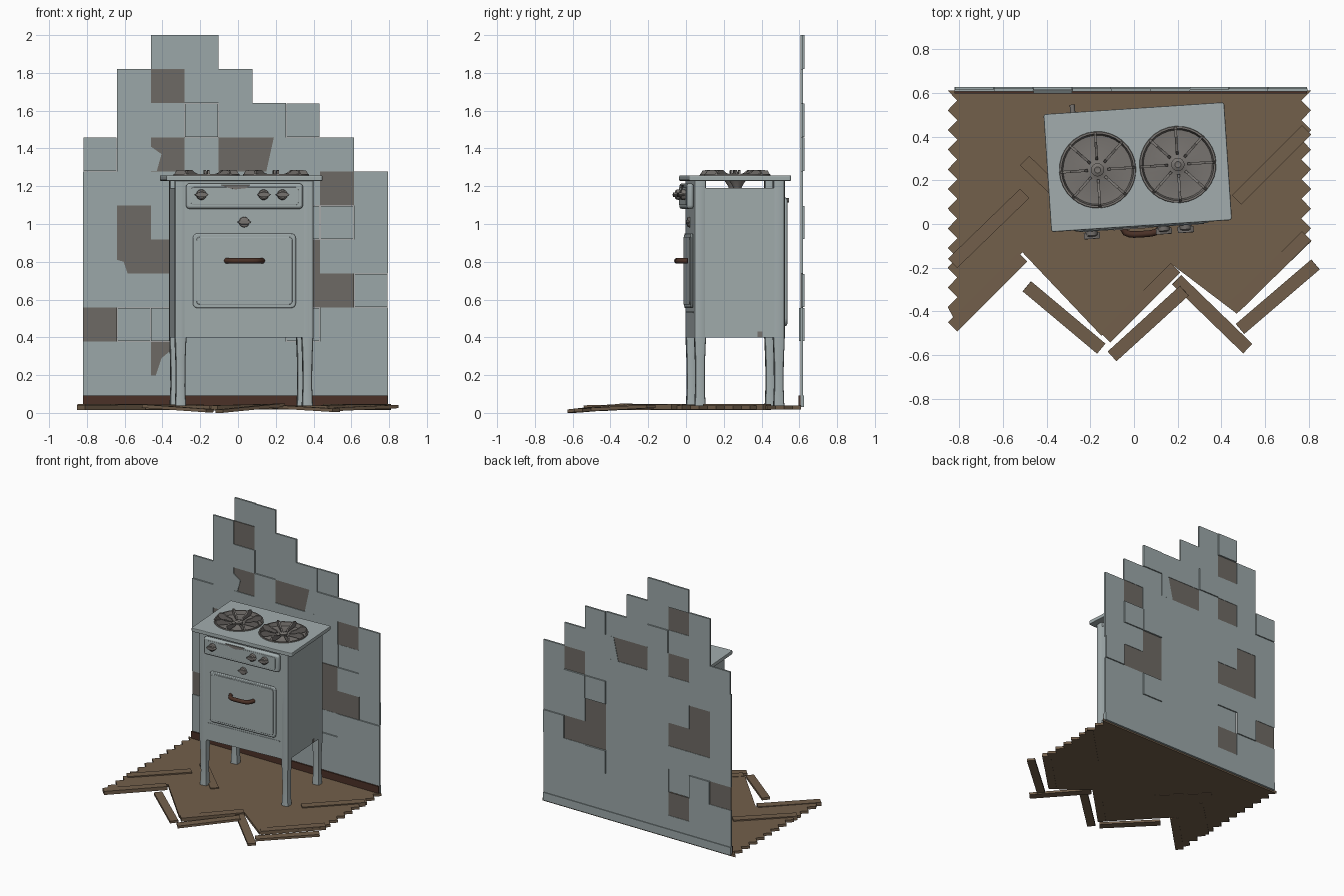
import bpy, bmesh, math
from mathutils import Matrix, Vector

if "Cube" in bpy.data.objects:
    bpy.data.objects.remove(bpy.data.objects["Cube"])

def mat(name, r, g, b):
    m = bpy.data.materials.new(name)
    m.diffuse_color = (r, g, b, 1)
    m.use_nodes = True
    m.node_tree.nodes["Principled BSDF"].inputs["Base Color"].default_value = m.diffuse_color
    return m

ENAMEL = mat("pale enamel", 0.36, 0.415, 0.42)
TILE = mat("wall tile", 0.33, 0.39, 0.395)
PLASTER = mat("bare plaster", 0.155, 0.143, 0.128)
METAL = mat("worn metal", 0.185, 0.172, 0.16)
WOOD = mat("floor wood", 0.17, 0.115, 0.07)
DARK = mat("dark brown", 0.07, 0.031, 0.02)

STOVE = Matrix.Translation((0.017, 0.26, 0)) @ Matrix.Rotation(math.radians(3.8), 4, 'Z')
WORLD = Matrix.Identity(4)

def finish(name, bm, m, frame=WORLD, bevel=0, smooth=False):
    bmesh.ops.recalc_face_normals(bm, faces=bm.faces)
    me = bpy.data.meshes.new(name)
    bm.to_mesh(me)
    bm.free()
    me.materials.append(m)
    o = bpy.data.objects.new(name, me)
    bpy.context.collection.objects.link(o)
    o.matrix_world = frame
    if bevel:
        b = o.modifiers.new("bevel", 'BEVEL')
        b.width, b.segments, b.limit_method = bevel, 2, 'ANGLE'
    if smooth:
        bpy.ops.object.select_all(action='DESELECT')
        o.select_set(True)
        bpy.context.view_layer.objects.active = o
        bpy.ops.object.shade_smooth_by_angle(angle=math.radians(35))
    return o

def slab(bm, polys, plane, a, b):
    """Extrude flat polygons (welded together) from a to b along the missing axis."""
    put = (lambda p: (p[0], a, p[1])) if plane == 'xz' else (lambda p: (p[0], p[1], a))
    for poly in polys:
        bm.faces.new([bm.verts.new(put(p)) for p in poly])
    bmesh.ops.remove_doubles(bm, verts=bm.verts, dist=1e-4)
    res = bmesh.ops.extrude_face_region(bm, geom=list(bm.faces), use_keep_orig=True)
    v = [g for g in res['geom'] if isinstance(g, bmesh.types.BMVert)]
    bmesh.ops.translate(bm, verts=v, vec=(0, b - a, 0) if plane == 'xz' else (0, 0, b - a))

def prism(name, polys, plane, a, b, m, frame=WORLD, bevel=0, smooth=False):
    bm = bmesh.new()
    slab(bm, polys, plane, a, b)
    return finish(name, bm, m, frame, bevel, smooth)

def rect(x0, x1, z0, z1):
    return [(x0, z0), (x1, z0), (x1, z1), (x0, z1)]

def rrect(x0, x1, z0, z1, r, n=4):
    pts = []
    for cx, cz, s in ((x1-r, z1-r, 0), (x0+r, z1-r, 1), (x0+r, z0+r, 2), (x1-r, z0+r, 3)):
        for i in range(n + 1):
            t = math.pi / 2 * (s + i / n)
            pts.append((cx + r * math.cos(t), cz + r * math.sin(t)))
    return pts

def lathe(name, prof, m, frame, n=32):
    bm = bmesh.new()
    vs = [bm.verts.new((r, 0, z)) for r, z in prof]
    es = [bm.edges.new(p) for p in zip(vs, vs[1:])]
    bmesh.ops.spin(bm, geom=vs + es, axis=(0, 0, 1), cent=(0, 0, 0), angle=2 * math.pi, steps=n)
    bmesh.ops.remove_doubles(bm, verts=bm.verts, dist=1e-5)
    return finish(name, bm, m, frame, 0, True)

# ---- Tiled wall ----
S, SZ, X0 = 0.1792, 0.1803, -0.82
def cell(c, r, g=0):
    return rect(X0 + c*S + g, X0 + (c+1)*S - g, max(0.03, 2 - (r+1)*SZ) + g, 2 - r*SZ - (g if r else 0))
tops = [3, 1, 0, 0, 1, 2, 2, 3, 4]
missing = {(2, 1), (2, 3), (4, 3), (5, 3), (1, 5), (1, 6), (2, 6), (0, 8), (2, 9),
           (7, 4), (6, 6), (6, 7), (7, 7)}
loose = {(2, 0): 1, (0, 3): 1, (3, 2): 1, (6, 2): 1, (7, 5): 1, (6, 5): 1, (8, 7): 1,
         (1, 8): 1, (2, 8): -1, (6, 8): 1}
cells = [(c, r) for c in range(9) for r in range(tops[c], 11)]
prism("wall_tiles", [cell(*k) for k in cells if k not in missing and k not in loose],
      'xz', 0.606, 0.62, TILE)
for k, d in loose.items():
    prism("loose_tile", [cell(*k, 0.002)], 'xz', 0.606 + d*0.007, 0.62 + d*0.007, TILE)
prism("plaster_backing", [cell(*k) for k in cells if k in missing and k != (5, 3)],
      'xz', 0.611, 0.617, PLASTER)
prism("plaster_corner", [[(.076, 1.459), (.076, 1.279), (.15, 1.279), (.19, 1.459)]],
      'xz', 0.611, 0.617, PLASTER)
# broken remains of tiles in front of the plaster
for p, back in (([(-0.461, 1.28), (-0.43, 1.28), (-0.405, 1.37), (-0.461, 1.41)], .6105),
                ([(0.19, 1.459), (0.255, 1.459), (0.255, 1.279), (0.15, 1.279)], .62),
                ([(-0.64, 0.739), (-0.585, 0.739), (-0.605, 0.80), (-0.64, 0.81)], .6105),
                ([(-0.435, 0.198), (-0.283, 0.198), (-0.283, 0.35), (-0.35, 0.335),
                  (-0.405, 0.29)], .6105)):
    prism("broken_tile", [p], 'xz', 0.606, back, TILE)
prism("baseboard", [rect(-0.82, 0.792, 0.03, 0.092)], 'xz', 0.596, 0.6065, DARK)
prism("wall_foot", [rect(-0.82, 0.792, 0.03, 0.092)], 'xz', 0.619, 0.626, TILE)

# ---- Wooden floor with sawtooth sides ----
left, right = [], []
for i in range(12):
    y = 0.61 - 0.09 * i
    left += [(-0.852, y), (-0.808, y - 0.045)]
for i in range(8):
    y = 0.61 - 0.09 * i
    right += [(0.81, y), (0.766, y - 0.045)]
left = [p for p in left if p[1] > -0.40]
edge = [(0.81, -0.08), (0.47, -0.41), (0.18, -0.19), (-0.12, -0.50), (-0.15, -0.51),
        (-0.51, -0.13), (-0.82, -0.44)]
prism("floor", [right + edge + left[::-1]], 'xy', 0.018, 0.038, WOOD)

def plank(p, q, za, zb, h=0.018, w=0.06):
    a, b = Vector((*p, za)), Vector((*q, zb))
    bm = bmesh.new()
    bmesh.ops.create_cube(bm, size=1)
    bmesh.ops.scale(bm, vec=((b - a).length, w, h), verts=bm.verts)
    rot = (b - a).to_track_quat('X', 'Z').to_matrix().to_4x4()
    bm.transform(Matrix.Translation((a + b) / 2) @ rot)
    finish("loose_plank", bm, WOOD)

for args in (((-0.83, -0.18), (-0.50, 0.14), 0.030, 0.032, 0.032),
             ((-0.83, -0.47), (-0.51, -0.15), 0.028, 0.030, 0.028),
             ((-0.50, 0.29), (-0.20, 0.0), 0.030, 0.030, 0.030),
             ((-0.49, -0.285), (-0.15, -0.57), 0.036, 0.012),
             ((-0.13, -0.52), (0.19, -0.20), 0.026, 0.034, 0.028),
             ((-0.10, -0.605), (0.23, -0.305), 0.0095, 0.042),
             ((0.195, -0.255), (0.52, -0.57), 0.034, 0.014),
             ((0.46, -0.38), (0.79, -0.055), 0.028, 0.032, 0.028),
             ((0.485, -0.48), (0.83, -0.185), 0.018, 0.034),
             ((0.47, 0.11), (0.79, 0.43), 0.030, 0.030, 0.032)):
    plank(*args)

# ---- Stove body ----
W, D = 0.3675, 0.24
for name, poly, a, b in (("front_panel", rect(-W+.01, W-.01, 0.40, 1.23), -D, -D+.02),
                         ("back_panel", rect(-W+.01, W-.01, 0.40, 1.23), D-.02, D-.003),
                         ("right_panel", rect(W-.02, W-.002, 0.40, 1.19), -D+.01, D-.01),
                         ("left_panel", rect(-W+.002, -W+.02, 0.40, 1.19), -D+.01, D-.01),
                         ("bottom_panel", rect(-W+.02, W-.02, 0.40, 0.415), -D+.02, D-.02)):
    prism(name, [poly], 'xz', a, b, ENAMEL, STOVE)
prism("back_cover", [rrect(-0.31, 0.31, 0.46, 1.14, 0.04)], 'xz', D-.003, D+.018, ENAMEL,
      STOVE, 0.008, True)

# corner posts that run down into tapered legs
for sx in (-1, 1):
    for sy in (-1, 1):
        bm = bmesh.new()
        rings = []
        for z, h in ((.037, .029), (.06, .028), (.14, .025), (.27, .026), (.40, .031), (1.23, .031)):
            cx, cy = sx * (W - .031), sy * (D - .031)
            rings.append([bm.verts.new((x, y, z)) for x, y in
                          rrect(cx - h, cx + h, cy - h, cy + h, .012, 2)])
        for lo, hi in zip(rings, rings[1:]):
            for i in range(len(lo)):
                j = (i + 1) % len(lo)
                bm.faces.new((lo[i], lo[j], hi[j], hi[i]))
        bm.faces.new(rings[0])
        bm.faces.new(rings[-1])
        finish("corner_leg", bm, ENAMEL, STOVE, 0, True)

# ---- Cooktop with two burner openings ----
top = prism("cooktop", [rrect(-.414, .414, -.27, .27, .012)], 'xy', 1.228, 1.257, ENAMEL, STOVE, 0.005)
for sx in (-1, 1):
    place = STOVE @ Matrix.Translation((sx * 0.184, 0, 0))
    cut = lathe("burner_cutter", [(0, 1.2), (.165, 1.2), (.165, 1.3), (0, 1.3)], ENAMEL, place)
    cut.hide_render = cut.hide_viewport = True
    mod = top.modifiers.new("opening", 'BOOLEAN')
    mod.object, mod.operation, mod.solver = cut, 'DIFFERENCE', 'EXACT'
    lathe("burner_bowl", [(.163, 1.25), (.176, 1.256), (.174, 1.264), (.165, 1.264), (.158, 1.236),
                          (.05, 1.23), (.026, 1.24), (.030, 1.255), (.014, 1.262), (0, 1.258)],
          METAL, place)
    lathe("burner_funnel", [(.045, 1.231), (.025, 1.20), (.018, 1.18), (0, 1.18)], METAL, place, 16)
    arm = [(.045, 1.243), (.06, 1.262), (.095, 1.270), (.125, 1.287), (.160, 1.283),
           (.172, 1.262), (.15, 1.243)]
    for i in range(8):
        prism("grate_arm", [arm], 'xz', -.006, .006, METAL,
              place @ Matrix.Rotation(i * math.pi / 4, 4, 'Z'))

# ---- Control panel, knobs and door ----
prism("control_panel", [rrect(-.31, .31, 1.08, 1.215, .02)], 'xz', -.276, -D, ENAMEL, STOVE, .012, True)
prism("control_inset", [rrect(-.285, .285, 1.10, 1.195, .015)], 'xz', -.279, -.275, ENAMEL, STOVE, .002)
prism("worn_patch", [[(-.13, 1.207), (.03, 1.207), (.01, 1.19), (-.05, 1.183), (-.09, 1.192)]],
      'xz', -.281, -.274, METAL, STOVE)
prism("side_worn_patch", [rect(-.005, .02, .402, .43)], 'xz', 0, .004, METAL,
      STOVE @ Matrix.Translation((W + .001, .10, 0)) @ Matrix.Rotation(math.pi / 2, 4, 'Z'))
lens = [(-.038, 0), (-.018, .012), (.018, .012), (.038, 0), (.018, -.012), (-.018, -.012)]
def knob(x, z, y, k, m):
    f = STOVE @ Matrix.Translation((x, y, z))
    lathe("knob_base", [(0, 0), (.028, 0), (.026, .022 * k), (.018, .028 * k), (0, .028 * k)], m,
          f @ Matrix.Rotation(math.pi / 2, 4, 'X'), 20)
    prism("knob_grip", [lens], 'xz', -.038 * k, -.008 * k, m, f, .003)
for x in (-.23, .10, .20):
    knob(x, 1.155, -.276, 1, METAL)
knob(0, 1.01, -D, .55, METAL)

prism("door_rim", [rrect(-.273, .273, .555, .95, .025)], 'xz', -.253, -D, ENAMEL, STOVE, .006, True)
prism("door_center", [rrect(-.255, .255, .573, .932, .02)], 'xz', -.258, -.252, ENAMEL, STOVE, .004, True)
prism("lower_trim", [rect(-.30, .30, .53, .537)], 'xz', -.243, -D, ENAMEL, STOVE)

# bowed door handle
cu = bpy.data.curves.new("door_handle", 'CURVE')
cu.dimensions, cu.bevel_depth, cu.bevel_resolution, cu.use_fill_caps = '3D', .015, 3, True
sp = cu.splines.new('POLY')
sp.points.add(10)
for i, p in enumerate(sp.points):
    t = i / 5 - 1
    p.co = (.095 * t, -.255 - .052 * math.sqrt(max(0, 1 - t ** 4)), .805, 1)
h = bpy.data.objects.new("door_handle", cu)
bpy.context.collection.objects.link(h)
h.matrix_world = STOVE
cu.materials.append(DARK)
bpy.ops.object.select_all(action='DESELECT')
h.select_set(True)
bpy.context.view_layer.objects.active = h
bpy.ops.object.convert(target='MESH')

# gas pipe stubs behind the stove
for x, l in ((-.28, .075), (.12, .04)):
    lathe("gas_pipe", [(0, 0), (.012, 0), (.012, l), (0, l)], METAL,
          STOVE @ Matrix.Translation((x, D - .01, 1.125)) @ Matrix.Rotation(-math.pi / 2, 4, 'X'), 12)
